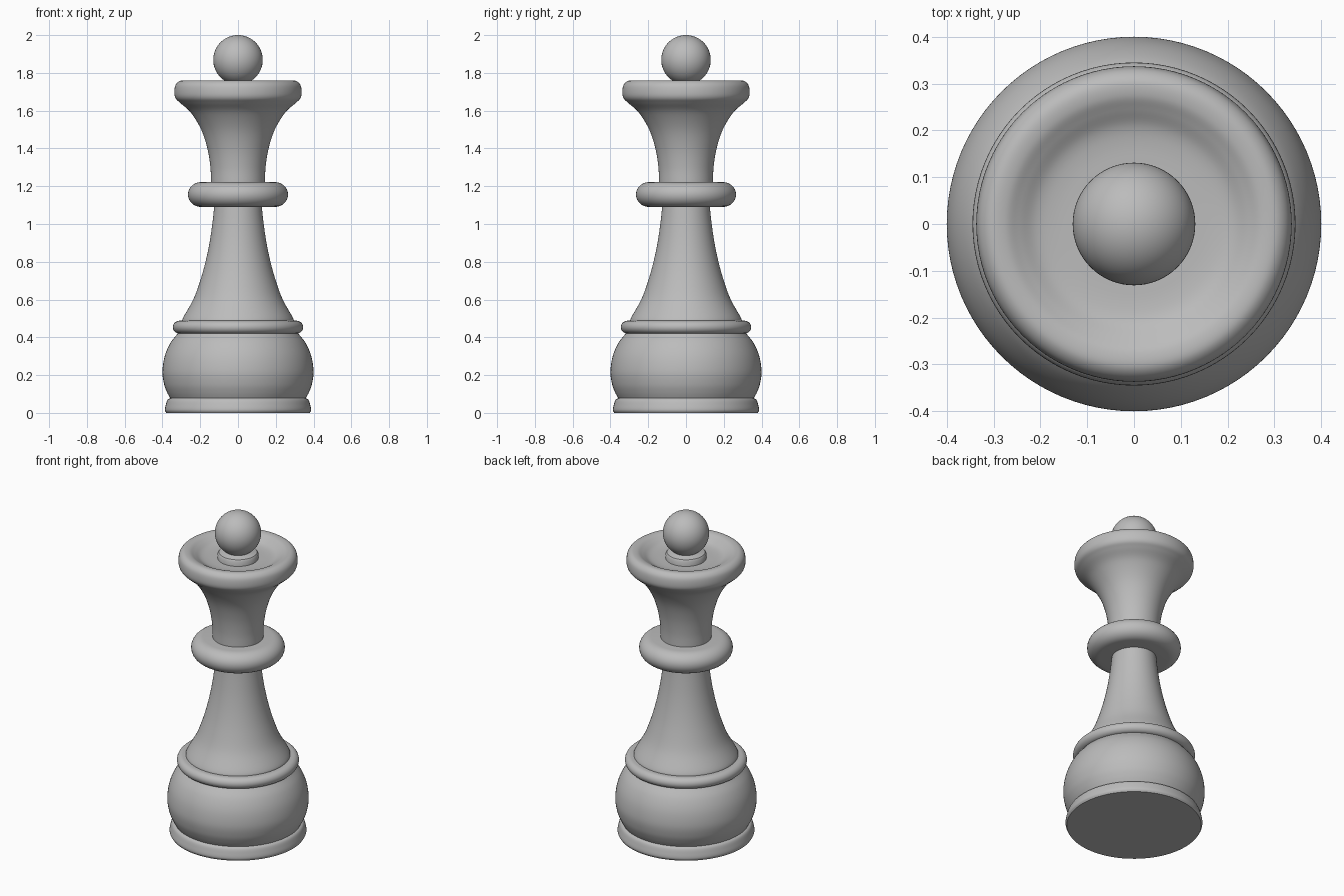
import bpy, bmesh
from math import cos, sin, pi, radians
from mathutils import Vector

SEGMENTS = 96

cube = bpy.data.objects.get("Cube")
if cube:
    bpy.data.objects.remove(cube, do_unlink=True)

grey = bpy.data.materials.new("Plain grey")
grey.use_nodes = True
colour = (0.5, 0.5, 0.5, 1)
grey.diffuse_color = colour
grey.node_tree.nodes["Principled BSDF"].inputs["Base Color"].default_value = colour


def smooth_path(points, steps=6):
    """Catmull-Rom curve through (radius, height) points."""
    p = [Vector(q) for q in points]
    p = [2 * p[0] - p[1]] + p + [2 * p[-1] - p[-2]]
    out = []
    for a, b, c, d in zip(p, p[1:], p[2:], p[3:]):
        for i in range(steps):
            t = i / steps
            out.append(b + (c - a) * t / 2
                       + (2 * a - 5 * b + 4 * c - d) * t * t / 2
                       + (3 * b - a - 3 * c + d) * t ** 3 / 2)
    return out + [p[-2]]


def rounded_edge(radius, low, high, depth, steps=14):
    """Half-ellipse bulge for turned rings."""
    mid, half = (low + high) / 2, (high - low) / 2
    return [Vector((radius - depth + depth * cos(a), mid + half * sin(a)))
            for a in (-pi / 2 + pi * i / steps for i in range(steps + 1))]


def turn(name, profile):
    """Spin a profile about the z axis, closing open ends with caps."""
    bm = bmesh.new()
    rings = [[bm.verts.new((r * cos(a), r * sin(a), z))
              for a in (2 * pi * i / SEGMENTS for i in range(SEGMENTS))]
             for r, z in profile]
    for low, high in zip(rings, rings[1:]):
        for i in range(SEGMENTS):
            j = (i + 1) % SEGMENTS
            bm.faces.new((low[i], low[j], high[j], high[i]))
    bm.faces.new(rings[0][::-1])
    bm.faces.new(rings[-1])
    mesh = bpy.data.meshes.new(name)
    bm.to_mesh(mesh)
    bm.free()
    obj = bpy.data.objects.new(name, mesh)
    bpy.context.collection.objects.link(obj)
    finish(obj)


def finish(obj):
    obj.data.materials.append(grey)
    bpy.ops.object.select_all(action="DESELECT")
    obj.select_set(True)
    bpy.context.view_layer.objects.active = obj
    bpy.ops.object.shade_smooth_by_angle(angle=radians(40))


# Foot and bulbous base
turn("foot", smooth_path([(.38, 0), (.387, .015), (.383, .04), (.372, .07), (.35, .082)]))
turn("base_bulb", smooth_path([(.355, .07), (.376, .11), (.392, .155), (.4, .22),
                               (.388, .3), (.358, .37), (.315, .425)]))
turn("base_ring", rounded_edge(.345, .42, .488, .035))

# Flared stem and its collar
turn("stem", smooth_path([(.295, .48), (.29, .505), (.237, .6), (.2, .7), (.172, .8),
                          (.151, .9), (.136, 1), (.125, 1.1)]))
turn("collar", rounded_edge(.265, 1.09, 1.222, .07))

# Crown flares outward, rolls over the rim and dips into a dish
turn("crown", smooth_path([(.143, 1.21), (.146, 1.3), (.162, 1.4), (.195, 1.5),
                           (.25, 1.59), (.305, 1.64), (.33, 1.665), (.337, 1.695),
                           (.331, 1.735), (.308, 1.757), (.275, 1.757), (.245, 1.742),
                           (.21, 1.722), (.17, 1.714), (.11, 1.712)]))

# Button and ball finial
turn("finial_button", [(.115, 1.7), (.115, 1.74), (.108, 1.75), (.08, 1.757), (.06, 1.765)])
bpy.ops.mesh.primitive_uv_sphere_add(segments=64, ring_count=32, radius=.131,
                                     location=(0, 0, 1.869))
ball = bpy.context.object
ball.name = "finial_ball"
finish(ball)
